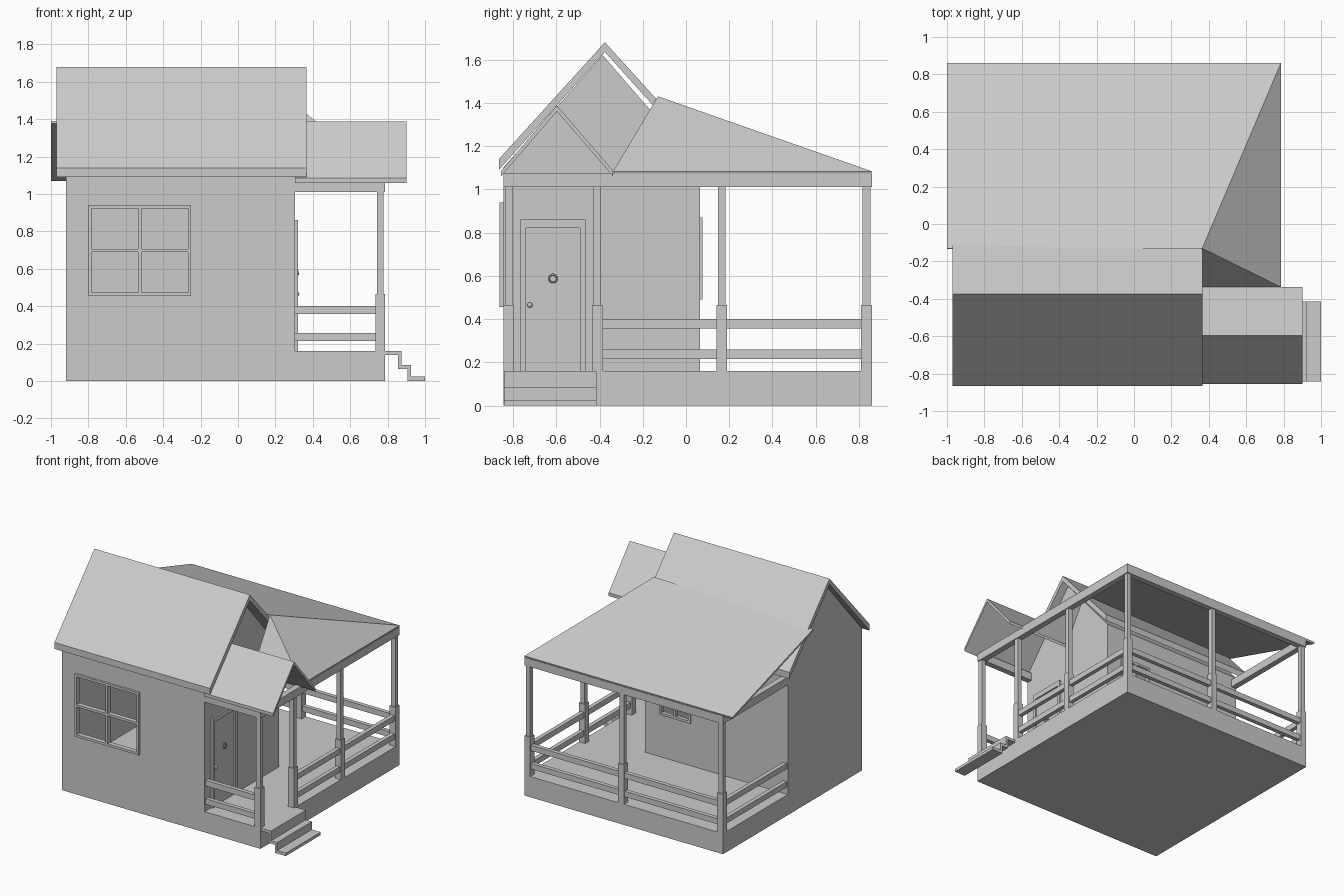
import bpy, bmesh, math
from mathutils import Vector

if "Cube" in bpy.data.objects:
    bpy.data.objects.remove(bpy.data.objects["Cube"])


def mesh_object(name, verts, faces):
    me = bpy.data.meshes.new(name)
    me.from_pydata(verts, [], faces)
    bm = bmesh.new()
    bm.from_mesh(me)
    bmesh.ops.recalc_face_normals(bm, faces=bm.faces)
    bm.to_mesh(me)
    bm.free()
    ob = bpy.data.objects.new(name, me)
    bpy.context.collection.objects.link(ob)
    return ob


def prism(name, profile, lo, hi, axis):
    """Extrude a 2D profile: axis 'x' takes (y, z) points, axis 'y' takes (x, z)."""
    def place(p, d):
        return (d, p[0], p[1]) if axis == 'x' else (p[0], d, p[1])
    n = len(profile)
    verts = [place(p, d) for d in (lo, hi) for p in profile]
    faces = [tuple(range(n)), tuple(range(2 * n - 1, n - 1, -1))]
    faces += [(i, (i + 1) % n, (i + 1) % n + n, i + n) for i in range(n)]
    return mesh_object(name, verts, faces)


def box(name, x0, x1, y0, y1, z0, z1):
    return prism(name, [(y0, z0), (y1, z0), (y1, z1), (y0, z1)], x0, x1, 'x')


def cut(target, cutter):
    m = target.modifiers.new("cut", 'BOOLEAN')
    m.operation = 'DIFFERENCE'
    m.solver = 'EXACT'
    m.object = cutter
    cutter.hide_render = True
    cutter.hide_set(True)


# Base platform
box("base", -0.92, 0.785, -0.845, 0.86, 0, 0.16)

# Hollow house walls with gable ends
walls = prism("house_walls", [(-0.845, 0.16), (0.065, 0.16), (0.065, 1.1),
                              (-0.385, 1.62), (-0.845, 1.1)], -0.92, 0.305, 'x')
cut(walls, prism("cutter_interior", [(-0.825, 0.1), (0.045, 0.1), (0.045, 1.09),
                                     (-0.385, 1.59), (-0.825, 1.09)], -0.90, 0.285, 'x'))


# Windows: opening, frame and cross bars
def window(name, x0, x1, z0, z1, y0, y1):
    t = 0.018
    yc = (y0 + y1) / 2
    cut(walls, box("cutter_" + name, x0 + t, x1 - t, yc - 0.06, yc + 0.06, z0 + t, z1 - t))
    for i, x in enumerate((x0, x1 - t, (x0 + x1 - t) / 2)):
        box(f"{name}_upright_{i}", x, x + t, y0, y1, z0, z1)
    for i, z in enumerate((z0, z1 - t, (z0 + z1 - t) / 2)):
        box(f"{name}_bar_{i}", x0, x1, y0 + 0.001, y1 - 0.001, z, z + t)


window("front_window", -0.80, -0.25, 0.455, 0.94, -0.863, -0.825)
window("back_window", -0.09, 0.18, 0.49, 0.87, 0.045, 0.076)

# Main gable roof and small entrance gable
prism("main_roof", [(-0.865, 1.09), (-0.865, 1.14), (-0.375, 1.68), (0.115, 1.14),
                    (0.115, 1.09), (-0.375, 1.635)], -0.97, 0.365, 'x')
prism("entrance_roof", [(-0.855, 1.06), (-0.855, 1.085), (-0.597, 1.388), (-0.337, 1.085),
                        (-0.337, 1.06), (-0.597, 1.36)], 0.305, 0.9, 'x')

# Hipped porch roof
porch = mesh_object("porch_roof", [(-1, -0.13, 1.39), (0.365, -0.13, 1.43),
                                   (0.785, 0.86, 1.083), (-1, 0.86, 1.083),
                                   (0.785, -0.337, 1.083), (0.365, -0.337, 1.083)],
                    [(0, 1, 2, 3), (1, 4, 2), (1, 5, 4)])
if porch.data.polygons[0].normal.z < 0:
    porch.data.flip_normals()
s = porch.modifiers.new("thickness", 'SOLIDIFY')
s.thickness = 0.015
s.offset = -1

# Porch posts with wider lower sleeves
posts = [(0.76, -0.82), (0.76, -0.41), (0.76, 0.165), (0.76, 0.835),
         (-0.045, 0.835), (-0.895, 0.835)]
for i, (x, y) in enumerate(posts):
    box(f"post_{i}", x - 0.018, x + 0.018, y - 0.018, y + 0.018, 0.16, 1.02)
    box(f"post_sleeve_{i}", x - 0.025, x + 0.025, y - 0.025, y + 0.025, 0.16, 0.465)

# Beams under the porch roof
box("beam_right", 0.738, 0.785, -0.845, 0.86, 1.01, 1.072)
box("beam_back", -0.92, 0.74, 0.815, 0.86, 1.01, 1.071)
box("beam_left", -0.92, -0.875, 0.06, 0.82, 1.01, 1.071)
box("beam_front", 0.30, 0.74, -0.845, -0.80, 1.01, 1.071)

# Porch railings, two rails on every side
t = 0.016
for level, (z0, z1) in {"lower": (0.215, 0.258), "upper": (0.357, 0.40)}.items():
    box(f"rail_right_{level}", 0.76 - t, 0.76 + t, -0.41, 0.835, z0, z1)
    box(f"rail_back_{level}", -0.895, 0.76, 0.835 - t, 0.835 + t, z0, z1)
    box(f"rail_left_{level}", -0.895 - t, -0.895 + t, 0.06, 0.835, z0, z1)
    box(f"rail_front_{level}", 0.30, 0.76, -0.82 - t, -0.82 + t, z0, z1)

# Entrance steps as a folded zigzag strip
prism("steps", [(0.78, 0.16), (0.873, 0.16), (0.873, 0.085), (0.925, 0.085), (0.925, 0.023),
                (1.0, 0.023), (1.0, 0), (0.907, 0), (0.907, 0.063), (0.855, 0.063),
                (0.855, 0.138), (0.78, 0.138)], -0.842, -0.415, 'y')

# Door leaf and frame
box("door", 0.30, 0.309, -0.74, -0.49, 0.16, 0.82)
box("door_frame_left", 0.30, 0.32, -0.765, -0.74, 0.16, 0.86)
box("door_frame_right", 0.30, 0.32, -0.49, -0.465, 0.16, 0.86)
box("door_frame_top", 0.30, 0.3195, -0.74, -0.49, 0.82, 0.86)

# Door knob and knocker
bpy.ops.mesh.primitive_uv_sphere_add(segments=12, ring_count=8, radius=0.012,
                                     location=(0.316, -0.722, 0.465))
bpy.context.object.name = "door_knob"
bpy.ops.object.shade_smooth_by_angle()
bpy.ops.mesh.primitive_torus_add(major_segments=16, minor_segments=6, major_radius=0.018,
                                 minor_radius=0.004, location=(0.32, -0.615, 0.587),
                                 rotation=(0, math.radians(80), 0))
bpy.context.object.name = "door_knocker"
bpy.ops.object.shade_smooth_by_angle()
box("knocker_mount", 0.305, 0.32, -0.62, -0.61, 0.598, 0.612)
